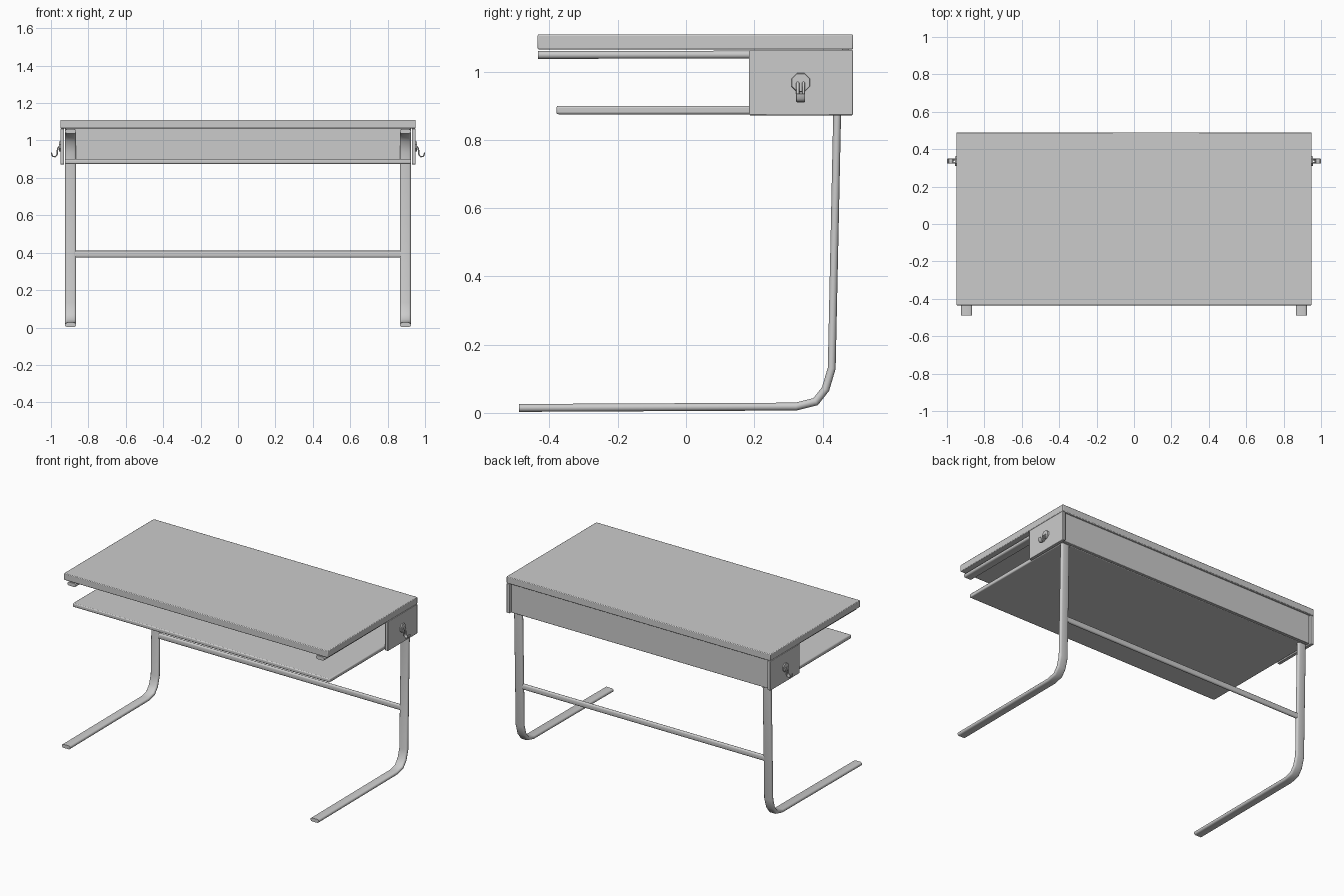
import bpy, bmesh
from math import cos, sin, pi
from mathutils import Vector

if "Cube" in bpy.data.objects:
    bpy.data.objects.remove(bpy.data.objects["Cube"])


def finish(bm, name, mirror=False, bevel=0.0, smooth=True):
    bmesh.ops.recalc_face_normals(bm, faces=bm.faces)
    me = bpy.data.meshes.new(name)
    bm.to_mesh(me)
    bm.free()
    ob = bpy.data.objects.new(name, me)
    bpy.context.collection.objects.link(ob)
    if mirror:
        ob.modifiers.new("mirror", 'MIRROR').use_axis[0] = True
    if bevel:
        b = ob.modifiers.new("bevel", 'BEVEL')
        b.width, b.segments = bevel, 2
    bpy.ops.object.select_all(action='DESELECT')
    ob.select_set(True)
    bpy.context.view_layer.objects.active = ob
    if smooth:
        bpy.ops.object.shade_smooth_by_angle(angle=0.7)
    return ob


def box(name, lo, hi, mirror=False, bevel=0.003):
    bm = bmesh.new()
    bmesh.ops.create_cube(bm, size=1)
    for v in bm.verts:
        v.co = Vector([l + (h - l) * (c + 0.5) for l, h, c in zip(lo, hi, v.co)])
    return finish(bm, name, mirror, bevel)


def stadium(width, thick, n=6):
    # flattened tube section: (across, through)
    r, out = thick / 2, []
    for side in (1, -1):
        for i in range(n + 1):
            a = -pi / 2 + pi * i / n
            out.append((side * (width / 2 - r + r * cos(a)), side * r * sin(a)))
    return out


def sweep(bm, path, section, side):
    # sweep a section along a planar path; side is the plane's normal
    pts, side, rings = [Vector(p) for p in path], Vector(side), []
    for i, p in enumerate(pts):
        a = (p - pts[i - 1]).normalized() if i else None
        b = (pts[i + 1] - p).normalized() if i < len(pts) - 1 else None
        t = ((a or b) + (b or a)).normalized()
        nrm = side.cross(t)
        k = 1 / max(t.dot(a or b), 0.5)
        rings.append([bm.verts.new(p + side * u + nrm * v * k) for u, v in section])
    n = len(section)
    for r0, r1 in zip(rings, rings[1:]):
        for j in range(n):
            bm.faces.new((r0[j], r0[(j + 1) % n], r1[(j + 1) % n], r1[j]))
    bm.faces.new(rings[0])
    bm.faces.new(rings[-1])


# Desk top, storage shelf and panels
box("desk_top", (-0.95, -0.435, 1.065), (0.95, 0.49, 1.109), bevel=0.004)
box("book_shelf", (-0.925, -0.38, 0.875), (0.925, 0.458, 0.90), bevel=0.006)
box("back_panel", (-0.925, 0.457, 0.875), (0.925, 0.477, 1.066))
box("side_panel", (0.929, 0.185, 0.872), (0.95, 0.489, 1.064), mirror=True)

# C-shaped flattened tube frames: foot, upright, top rail
frame = [(-0.49, 0.0145), (0.322, 0.0185), (0.38, 0.033), (0.409, 0.07), (0.427, 0.131),
         (0.443, 0.88), (0.442, 0.94), (0.424, 1.0), (0.39, 1.035), (0.33, 1.05),
         (-0.433, 1.049)]
bm = bmesh.new()
sweep(bm, [(0.895, y, z) for y, z in frame], stadium(0.06, 0.023), (1, 0, 0))
finish(bm, "leg_frame", mirror=True)

# Cross bar between the uprights
bm = bmesh.new()
sweep(bm, [(-0.872, 0.432, 0.392), (0.872, 0.432, 0.392)], stadium(0.037, 0.02), (0, 0, 1))
finish(bm, "cross_bar")

# Bag hooks: octagonal plate, twin prongs, broad curled tip
HY = 0.336
bm = bmesh.new()
low, high = [], []
for i in range(8):
    a = pi / 8 + i * pi / 4
    y, z = HY + 0.030 * cos(a), 0.968 + 0.030 * sin(a)
    low.append(bm.verts.new((0.948, y, z)))
    high.append(bm.verts.new((0.957, HY + (y - HY) * 0.93, 0.968 + (z - 0.968) * 0.93)))
for i in range(8):
    j = (i + 1) % 8
    bm.faces.new((low[i], low[j], high[j], high[i]))
bm.faces.new(low)
bm.faces.new(high)
finish(bm, "hook_plate", mirror=True, smooth=False)

bm = bmesh.new()
for dy in (-0.0085, 0.0085):
    sweep(bm, [(x, HY + dy, z) for x, z in
               [(0.954, 0.968), (0.962, 0.962), (0.966, 0.945), (0.967, 0.925)]],
          stadium(0.009, 0.008, 4), (0, 1, 0))
sweep(bm, [(x, HY, z) for x, z in
           [(0.967, 0.93), (0.970, 0.919), (0.978, 0.913), (0.988, 0.914),
            (0.995, 0.922), (0.997, 0.935)]],
      stadium(0.026, 0.006, 4), (0, 1, 0))
finish(bm, "bag_hook", mirror=True)
